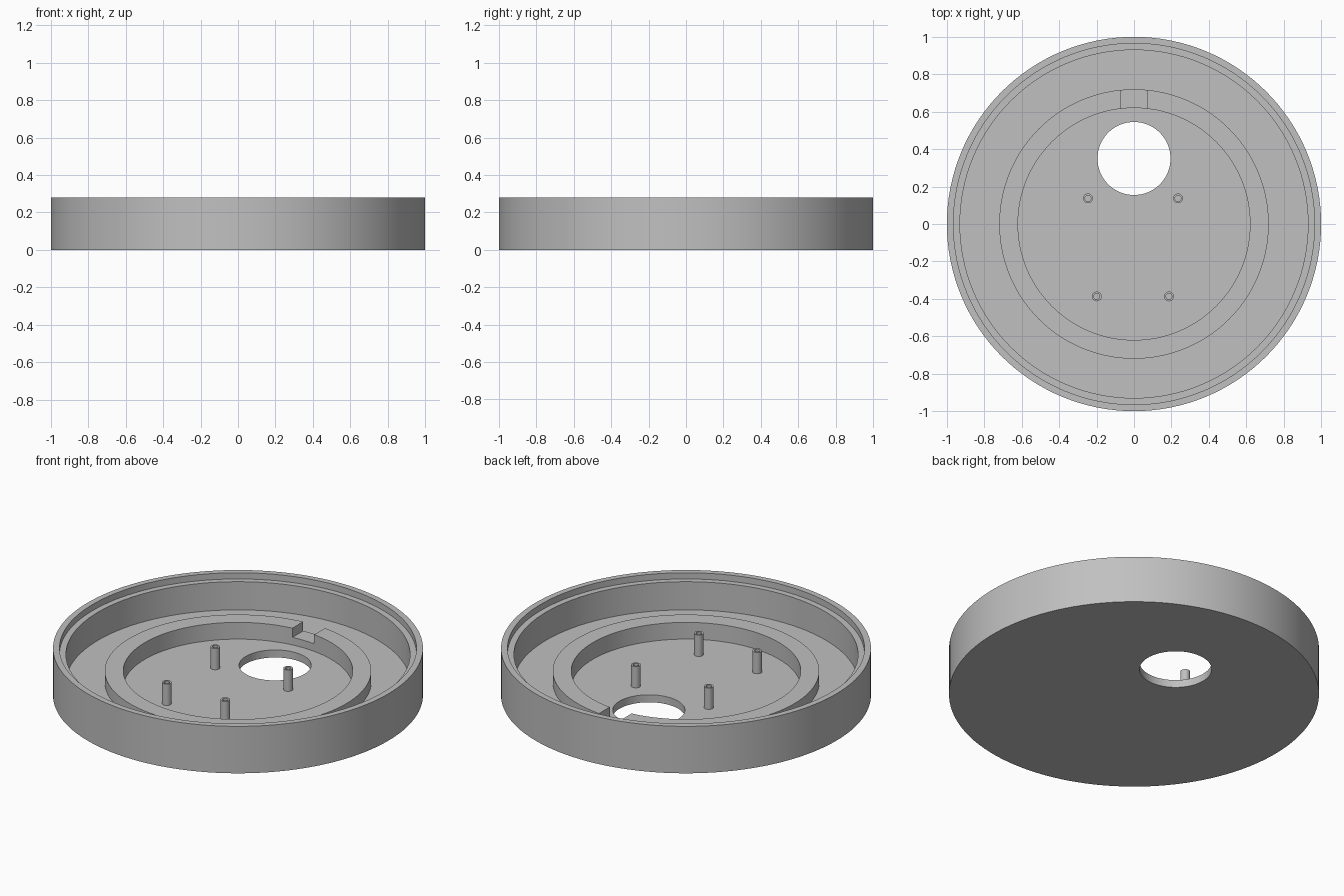
import bpy, bmesh, math
from mathutils import Matrix

if "Cube" in bpy.data.objects:
    bpy.data.objects.remove(bpy.data.objects["Cube"], do_unlink=True)

grey = bpy.data.materials.new("plain grey")
grey.use_nodes = True
colour = (0.53, 0.53, 0.53, 1)
grey.diffuse_color = colour
grey.node_tree.nodes["Principled BSDF"].inputs["Base Color"].default_value = colour

FLOOR, OUTER_FLOOR, RING_TOP, LEDGE, RIM = 0.045, 0.075, 0.145, 0.243, 0.28
POST_TOP = 0.172


def add_object(name, bm):
    bmesh.ops.recalc_face_normals(bm, faces=bm.faces)
    mesh = bpy.data.meshes.new(name)
    bm.to_mesh(mesh)
    bm.free()
    mesh.materials.append(grey)
    obj = bpy.data.objects.new(name, mesh)
    bpy.context.collection.objects.link(obj)
    return obj


def lathe(name, profile, steps):
    """Turn a closed (radius, height) outline around the z axis."""
    bm = bmesh.new()
    verts = [bm.verts.new((r, 0, z)) for r, z in profile]
    pairs = zip(verts, verts[1:] + verts[:1])
    edges = [bm.edges.new(p) for p in pairs if p[0].co.x + p[1].co.x > 0]
    bmesh.ops.spin(bm, geom=verts + edges, cent=(0, 0, 0), axis=(0, 0, 1),
                   angle=math.tau, steps=steps)
    bmesh.ops.remove_doubles(bm, verts=bm.verts, dist=0.0002)
    return add_object(name, bm)


def select_only(obj):
    bpy.ops.object.select_all(action='DESELECT')
    obj.select_set(True)
    bpy.context.view_layer.objects.active = obj


def cut(target, cutter):
    cutter.hide_render = True
    mod = target.modifiers.new("cut", 'BOOLEAN')
    mod.operation = 'DIFFERENCE'
    mod.solver = 'EXACT'
    mod.object = cutter
    select_only(target)
    bpy.ops.object.modifier_apply(modifier=mod.name)
    bpy.data.objects.remove(cutter, do_unlink=True)


def smooth(obj):
    select_only(obj)
    bpy.ops.object.shade_smooth_by_angle(angle=math.radians(30))


# Round tray: base, sunken centre, raised ring, outer floor and stepped rim
tray = lathe("round_tray", [
    (0, 0), (1, 0), (1, RIM), (0.965, RIM), (0.965, LEDGE), (0.93, LEDGE),
    (0.93, OUTER_FLOOR), (0.72, OUTER_FLOOR), (0.72, RING_TOP),
    (0.62, RING_TOP), (0.62, FLOOR), (0, FLOOR)], 128)

# Round opening through the base
bm = bmesh.new()
bmesh.ops.create_cone(bm, cap_ends=True, segments=96, radius1=0.195,
                      radius2=0.195, depth=0.4,
                      matrix=Matrix.Translation((0, 0.35, 0)))
cut(tray, add_object("opening_cutter", bm))

# Notch in the back of the raised ring
bm = bmesh.new()
bmesh.ops.create_cube(bm, size=1, matrix=Matrix.Translation((0, 0.67, 0.19))
                      @ Matrix.Diagonal((0.144, 0.2, 0.2, 1)))
cut(tray, add_object("notch_cutter", bm))
smooth(tray)

# Hollow mounting posts
spots = {"back_right": (-0.246, 0.137), "back_left": (0.235, 0.137),
         "front_right": (-0.199, -0.387), "front_left": (0.187, -0.387)}
for side, (x, y) in spots.items():
    post = lathe(side + "_post", [
        (0.016, FLOOR - 0.01), (0.026, FLOOR - 0.01),
        (0.026, POST_TOP), (0.016, POST_TOP)], 32)
    post.location = (x, y, 0)
    smooth(post)
